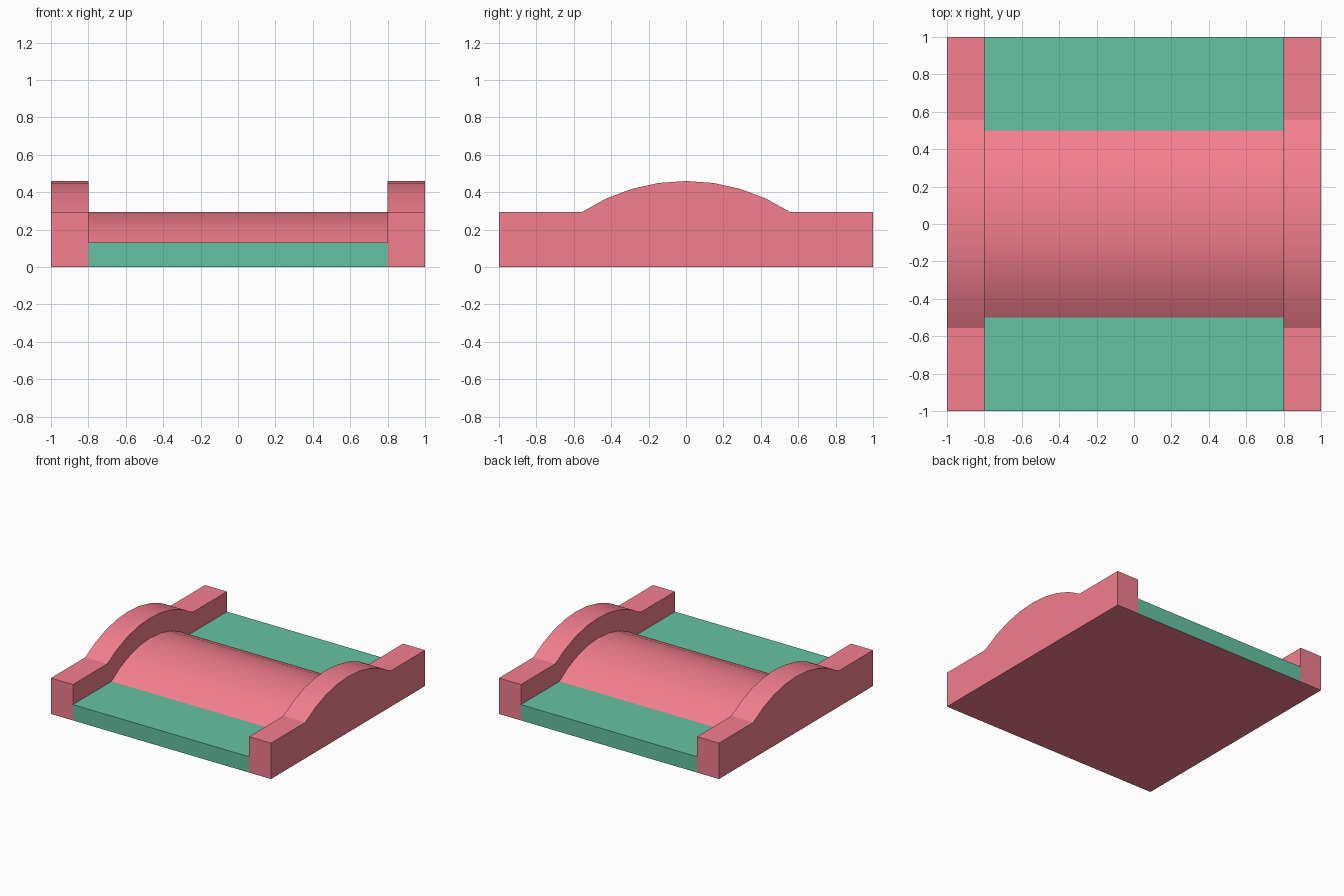
import bpy, bmesh, math

if "Cube" in bpy.data.objects:
    bpy.data.objects.remove(bpy.data.objects["Cube"])


def material(name, color):
    m = bpy.data.materials.new(name)
    m.diffuse_color = color
    m.use_nodes = True
    m.node_tree.nodes["Principled BSDF"].inputs["Base Color"].default_value = m.diffuse_color
    return m


PINK = material("pink", (0.90, 0.21, 0.27, 1))
GREEN = material("green", (0.13, 0.54, 0.36, 1))


def hump_profile(base_z, top_z, half_chord, segments=8):
    """Closed (y, z) outline: flat shoulders with a circular hump between."""
    rise = top_z - base_z
    radius = (half_chord ** 2 + rise ** 2) / (2 * rise)
    half = math.asin(half_chord / radius)
    pts = [(-1, 0), (-1, base_z)]
    for i in range(segments + 1):
        a = -half + 2 * half * i / segments
        pts.append((radius * math.sin(a), top_z - radius + radius * math.cos(a)))
    return pts + [(1, base_z), (1, 0)]


def extrude_profile(name, pts, x0, x1, green_test=None):
    bm = bmesh.new()
    face = bm.faces.new([bm.verts.new((x0, y, z)) for y, z in pts])
    ext = bmesh.ops.extrude_face_region(bm, geom=[face])
    verts = [g for g in ext["geom"] if isinstance(g, bmesh.types.BMVert)]
    bmesh.ops.translate(bm, verts=verts, vec=(x1 - x0, 0, 0))
    bmesh.ops.recalc_face_normals(bm, faces=bm.faces)
    if green_test:
        for f in bm.faces:
            f.material_index = int(green_test(f))
    mesh = bpy.data.meshes.new(name)
    bm.to_mesh(mesh)
    bm.free()
    mesh.materials.append(PINK)
    if green_test:
        mesh.materials.append(GREEN)
    ob = bpy.data.objects.new(name, mesh)
    bpy.context.collection.objects.link(ob)
    bpy.ops.object.select_all(action='DESELECT')
    ob.select_set(True)
    bpy.context.view_layer.objects.active = ob
    bpy.ops.object.shade_smooth_by_angle(angle=math.radians(20))
    return ob


# Deck: green flat ends, pink hump and underside
def is_green(f):
    c = f.calc_center_median()
    return abs(c.y) > 0.51 and abs(f.normal.x) < 0.5 and f.normal.z > -0.5


extrude_profile("deck", hump_profile(0.13, 0.295, 0.5), -0.8, 0.8, is_green)

# Raised side walls following the hump
wall = hump_profile(0.295, 0.46, 0.555)
extrude_profile("left_wall", wall, -1.0, -0.8)
extrude_profile("right_wall", wall, 0.8, 1.0)
